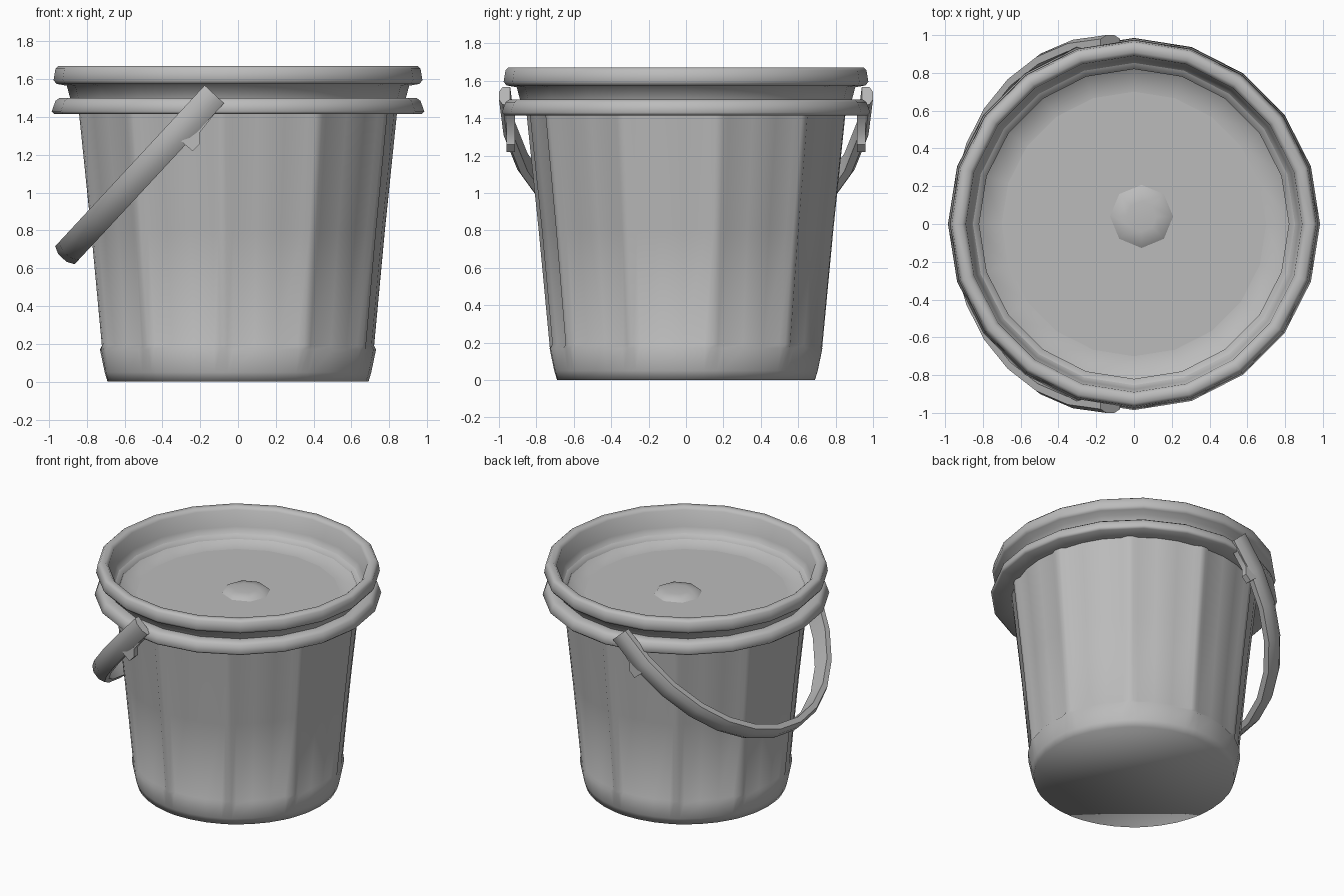
import bpy, bmesh, math
from mathutils import Vector

if "Cube" in bpy.data.objects:
    bpy.data.objects.remove(bpy.data.objects["Cube"])

grey = bpy.data.materials.new("bucket grey")
grey.diffuse_color = (0.5, 0.5, 0.5, 1)
grey.use_nodes = True
grey.node_tree.nodes["Principled BSDF"].inputs["Base Color"].default_value = grey.diffuse_color


def finish(name, bm, angle=40):
    bmesh.ops.recalc_face_normals(bm, faces=bm.faces)
    me = bpy.data.meshes.new(name)
    bm.to_mesh(me)
    bm.free()
    ob = bpy.data.objects.new(name, me)
    bpy.context.collection.objects.link(ob)
    me.materials.append(grey)
    bpy.ops.object.select_all(action='DESELECT')
    ob.select_set(True)
    bpy.context.view_layer.objects.active = ob
    bpy.ops.object.shade_smooth_by_angle(angle=math.radians(angle))
    return ob


def skin(bm, rings, closed=False):
    """Bridge rings of points; cap the ends unless the strip closes on itself."""
    rows = [[bm.verts.new(p) for p in ring] for ring in rings]
    n = len(rows[0])
    pairs = list(zip(rows, rows[1:])) + ([(rows[-1], rows[0])] if closed else [])
    for a, b in pairs:
        for i in range(n):
            j = (i + 1) % n
            bm.faces.new((a[i], a[j], b[j], b[i]))
    if not closed:
        bm.faces.new(rows[0])
        bm.faces.new(rows[-1])


def polar(r, a, z):
    return (r * math.cos(a), r * math.sin(a), z)


def lathe(name, profile, sides, closed=False, angle=40):
    bm = bmesh.new()
    skin(bm, [[polar(r, math.tau * i / sides, z) for i in range(sides)]
              for r, z in profile], closed)
    return finish(name, bm, angle)


# Tapered body: ten upright ribs with shallow panels between them
RIBS = 10
spots = [(-4.0, 1), (-1.5, 0), (1.5, 0), (4.0, 1), (13.0, 0.7), (23.0, 0.7)]
columns = [(math.radians(-96 + 36 * k + off), inset)
           for k in range(RIBS) for off, inset in spots]
body_rows = [(0.69, 0.0, 0), (0.705, 0.05, 0), (0.73, 0.17, 0),
             (0.732, 0.19, 0.018), (0.79, 0.8, 0.02), (0.857, 1.44, 0.02)]
bm = bmesh.new()
skin(bm, [[polar(r - depth * inset, a, z) for a, inset in columns]
          for r, z, depth in body_rows])
finish("bucket_body", bm, 75)

# Flange around the mouth of the body
lathe("lower_flange", [(0.82, 1.42), (0.97, 1.415), (0.985, 1.43), (0.965, 1.485),
                       (0.945, 1.50), (0.89, 1.50), (0.82, 1.48)], 20, True, 75)

# Lid: neck, thick rolled rim, dished floor and a low central boss
lathe("lid", [(0.85, 1.42), (0.885, 1.49), (0.905, 1.565), (0.96, 1.575),
              (0.975, 1.595), (0.965, 1.655), (0.95, 1.67), (0.91, 1.67),
              (0.89, 1.65), (0.875, 1.53), (0.84, 1.465), (0.70, 1.44),
              (0.3, 1.43)], 20, angle=75)
bm = bmesh.new()
skin(bm, [[polar(r, math.tau * i / 8, z) for i in range(8)]
          for r, z in [(0.19, 1.42), (0.15, 1.455), (0.08, 1.465)]])
bmesh.ops.translate(bm, verts=bm.verts, vec=(0.04, 0.04, 0))
finish("lid_boss", bm, 75)

# Carrying handle: a flat strap bent in a half ellipse, swung down to the left
start, tip = Vector((-0.125, 0, 1.52)), Vector((-0.905, 0, 0.68))
reach = (tip - start).length
down = (tip - start).normalized()
across = Vector((-down.z, 0, down.x))
side = Vector((0, 1, 0))
HALF_Y, STEPS = 0.965, 14
rings = []
for i in range(STEPS + 1):
    a = math.pi * i / STEPS
    centre = start + down * reach * math.sin(a) + side * HALF_Y * math.cos(a)
    out = (down * math.sin(a) / reach + side * math.cos(a) / HALF_Y).normalized()
    rings.append([centre + out * o + across * w for o, w in
                  [(-0.025, -0.07), (0.015, -0.07), (0.035, -0.03), (0.035, 0.03),
                   (0.015, 0.07), (-0.025, 0.07)]])
bm = bmesh.new()
skin(bm, rings)
finish("handle", bm, 55)

# Small pivot tabs on the lower edge of each handle end
for label, s in (("front", -1), ("back", 1)):
    bm = bmesh.new()
    skin(bm, [[(x, s * y, z) for x, z in
               [(-0.30, 1.27), (-0.24, 1.22), (-0.20, 1.26), (-0.20, 1.32), (-0.12, 1.42),
                (-0.18, 1.44)]] for y in (0.915, 0.96)])
    finish(label + "_tab", bm)
